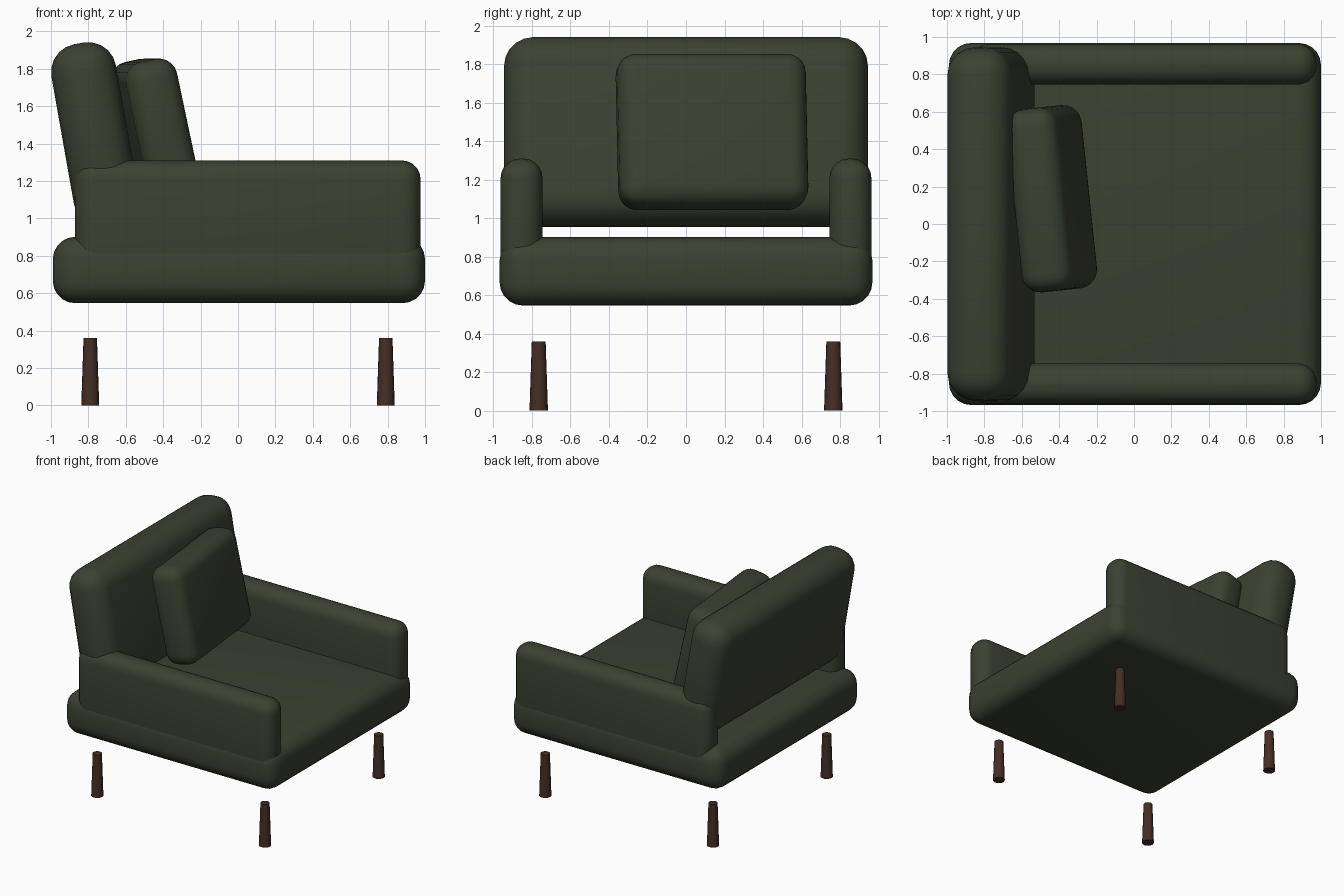
import bpy, math

if "Cube" in bpy.data.objects:
    bpy.data.objects.remove(bpy.data.objects["Cube"])


def material(name, rgb):
    m = bpy.data.materials.new(name)
    m.diffuse_color = (*rgb, 1)
    m.use_nodes = True
    m.node_tree.nodes["Principled BSDF"].inputs["Base Color"].default_value = m.diffuse_color
    return m


FABRIC = material("dark green fabric", (0.044, 0.053, 0.031))
WOOD = material("dark brown wood", (0.060, 0.027, 0.018))


def cushion(name, center, size, radius, tilt=0, turn=0):
    """Box with rounded edges, tilted about y and turned about z (degrees)."""
    bpy.ops.mesh.primitive_cube_add(size=1, location=center)
    ob = bpy.context.object
    ob.name = name
    ob.scale = size
    bpy.ops.object.transform_apply(location=False, rotation=False, scale=True)
    bev = ob.modifiers.new("round", 'BEVEL')
    bev.width = radius
    bev.segments = 5
    bev.limit_method = 'NONE'
    bpy.ops.object.modifier_apply(modifier=bev.name)
    ob.rotation_euler = (0, math.radians(tilt), math.radians(turn))
    ob.data.materials.append(FABRIC)
    bpy.ops.object.shade_smooth_by_angle(angle=math.radians(40))
    return ob


# Seat slab
cushion("seat", (0.005, 0, 0.724), (1.99, 1.936, 0.355), 0.12)

# Armrests, sunk into the seat
for side, label in ((-1, "front"), (1, "rear")):
    cushion(f"{label}_armrest", (0.052, side * 0.854, 0.98),
            (1.848, 0.218, 0.66), 0.1)

# Leaning backrest and loose pillow
cushion("backrest", (-0.765, 0, 1.448), (0.35, 1.89, 0.99), 0.15, tilt=-10)
cushion("pillow", (-0.44, 0.135, 1.448), (0.28, 0.985, 0.81), 0.1,
        tilt=-12, turn=6)

# Tapered legs
for sx in (-1, 1):
    for sy in (-1, 1):
        bpy.ops.mesh.primitive_cone_add(
            vertices=16, radius1=0.048, radius2=0.036, depth=0.36,
            location=(sx * 0.79, sy * 0.765, 0.18))
        leg = bpy.context.object
        leg.name = f"{'left' if sx < 0 else 'right'}_{'front' if sy < 0 else 'rear'}_leg"
        leg.data.materials.append(WOOD)
        bpy.ops.object.shade_smooth_by_angle(angle=math.radians(40))
